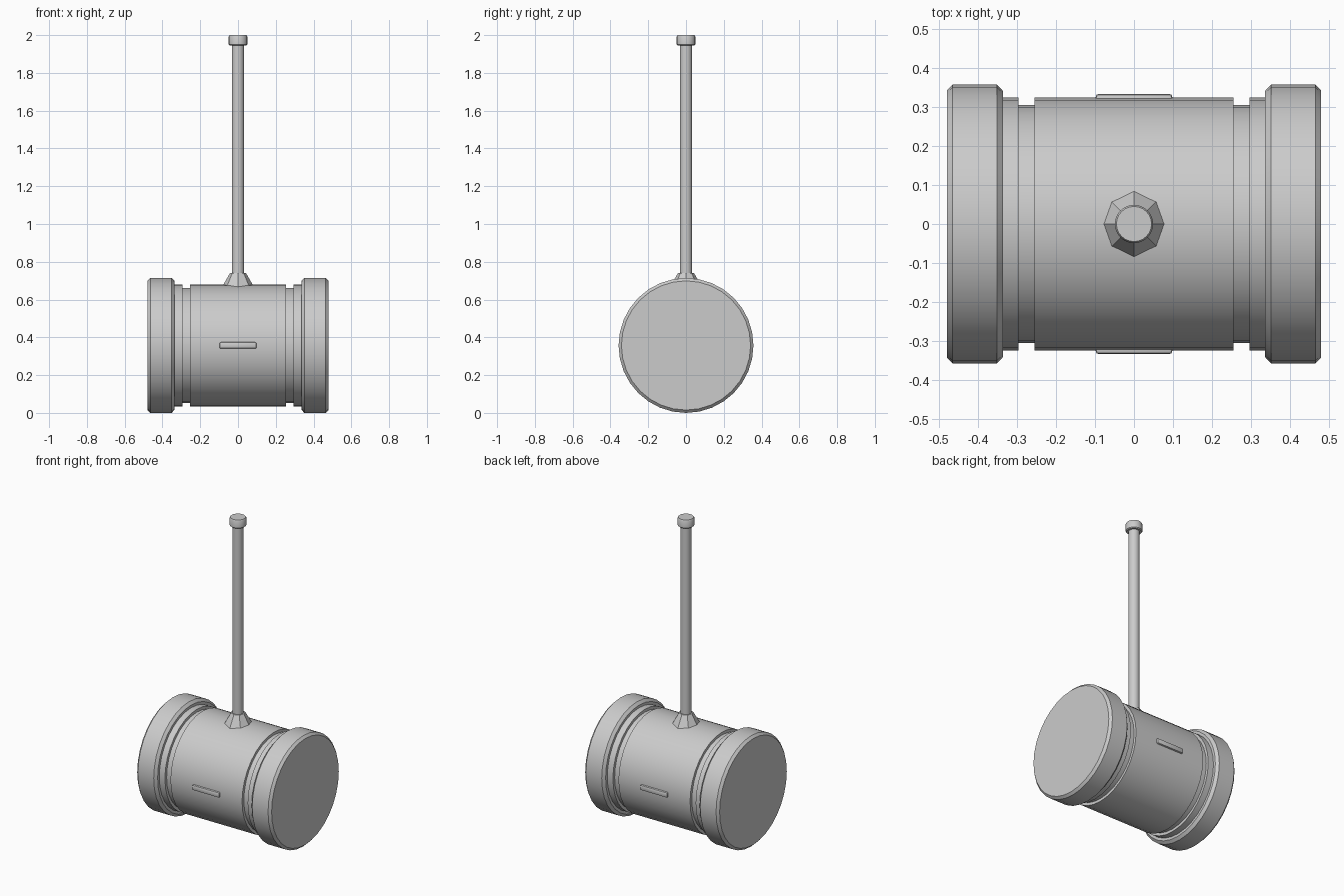
import bpy, bmesh, math
from mathutils import Matrix

if "Cube" in bpy.data.objects:
    bpy.data.objects.remove(bpy.data.objects["Cube"])

HEAD_Z = 0.357


def finish(bm, name, smooth=True):
    bmesh.ops.remove_doubles(bm, verts=bm.verts, dist=1e-5)
    bmesh.ops.recalc_face_normals(bm, faces=bm.faces)
    me = bpy.data.meshes.new(name)
    bm.to_mesh(me)
    bm.free()
    if smooth:
        me.shade_smooth()
        me.set_sharp_from_angle(angle=math.radians(30))
    ob = bpy.data.objects.new(name, me)
    bpy.context.collection.objects.link(ob)
    return ob


def lathe(name, profile, sides, matrix=Matrix(), smooth=True):
    """Revolve (radius, height) points around z, cap both ends."""
    bm = bmesh.new()
    rings = []
    for r, h in profile:
        rings.append([bm.verts.new((r * math.cos(2 * math.pi * i / sides),
                                    r * math.sin(2 * math.pi * i / sides), h))
                      for i in range(sides)])
    for a, b in zip(rings, rings[1:]):
        for i in range(sides):
            j = (i + 1) % sides
            bm.faces.new((a[i], a[j], b[j], b[i]))
    bm.faces.new(rings[0])
    bm.faces.new(rings[-1])
    bm.transform(matrix)
    return finish(bm, name, smooth)


# Head: barrel with two grooves and chamfered end bands, lying along x
half = [(0.305, 0.255), (0.305, 0.295), (0.323, 0.295), (0.323, 0.335),
        (0.340, 0.335), (0.357, 0.351), (0.357, 0.464), (0.342, 0.479)]
half = [(0.323, 0.255)] + half
profile = [(r, -h) for r, h in reversed(half)] + half
lay_down = Matrix.Translation((0, 0, HEAD_Z)) @ Matrix.Rotation(math.pi / 2, 4, 'Y')
lathe("hammer_head", profile, 32, lay_down)

# Handle shaft and its end cap
lathe("handle", [(0.033, 0.64), (0.033, 1.96)], 16)
lathe("handle_cap", [(0.044, 1.945), (0.049, 1.950), (0.049, 1.993), (0.045, 2.0)], 24)

# Octagonal collar where the handle enters the head
lathe("collar", [(0.094, 0.65), (0.042, 0.741)], 8, smooth=False)

# Raised bars on the front and back of the barrel
for side, name in ((-1, "front_bar"), (1, "back_bar")):
    bm = bmesh.new()
    bmesh.ops.create_cube(bm, size=1)
    bm.transform(Matrix.Translation((0, side * 0.313, HEAD_Z)) @
                 Matrix.Diagonal((0.196, 0.04, 0.034, 1)))
    bmesh.ops.bevel(bm, geom=bm.edges[:], offset=0.008, segments=2,
                    profile=0.5, affect='EDGES')
    finish(bm, name)
